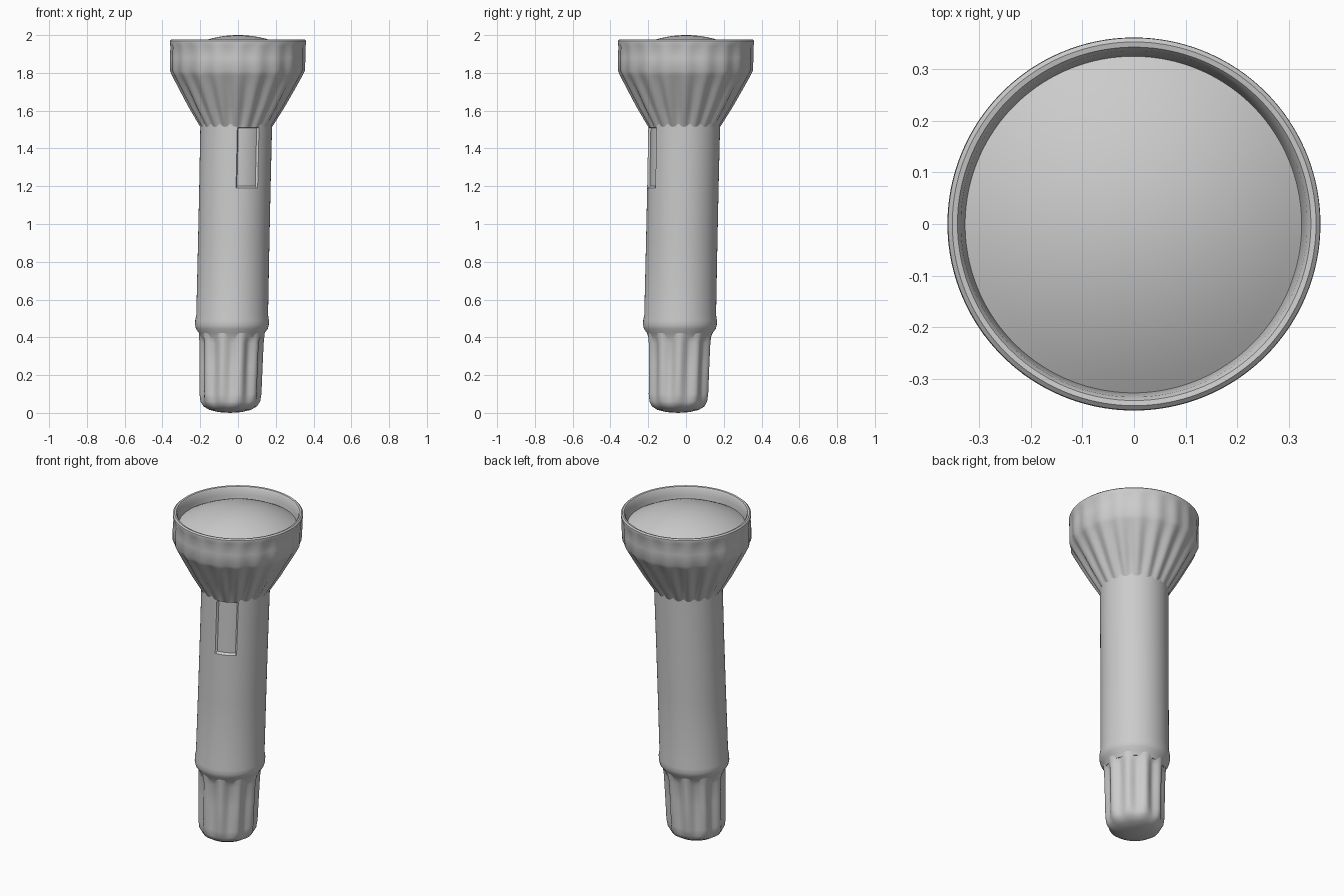
import bpy
import bmesh
import math

cube = bpy.data.objects.get("Cube")
if cube:
    bpy.data.objects.remove(cube, do_unlink=True)

# Single matte grey
grey = bpy.data.materials.new("matte grey")
grey.use_nodes = True
COLOUR = (0.6, 0.6, 0.6, 1)
grey.diffuse_color = COLOUR
bsdf = grey.node_tree.nodes["Principled BSDF"]
bsdf.inputs["Base Color"].default_value = COLOUR
bsdf.inputs["Roughness"].default_value = 0.7

SEGMENTS = 200


def axis_offset(z):
    """The torch leans slightly, so its axis drifts with height."""
    return -0.042 * (1 - z / 1.96)


def lathe(name, profile, flutes=0, recess=None, angle=40):
    """Spin (radius, height, groove depth) rows into a fluted solid."""
    bm = bmesh.new()
    rings = []
    for radius, z, depth in profile:
        ring = []
        for i in range(SEGMENTS):
            a = math.tau * i / SEGMENTS
            r = radius - depth * (0.5 - 0.5 * math.cos(flutes * a))
            if recess:
                r -= recess(r * math.cos(a), r * math.sin(a), z)
            c = axis_offset(z)
            ring.append(bm.verts.new((c + r * math.cos(a), c + r * math.sin(a), z)))
        rings.append(ring)
    for low, high in zip(rings, rings[1:]):
        for i in range(SEGMENTS):
            j = (i + 1) % SEGMENTS
            bm.faces.new((low[i], low[j], high[j], high[i]))
    bmesh.ops.remove_doubles(bm, verts=bm.verts, dist=1e-5)
    bmesh.ops.recalc_face_normals(bm, faces=bm.faces)
    mesh = bpy.data.meshes.new(name)
    bm.to_mesh(mesh)
    bm.free()
    mesh.materials.append(grey)
    obj = bpy.data.objects.new(name, mesh)
    bpy.context.collection.objects.link(obj)
    bpy.ops.object.select_all(action="DESELECT")
    obj.select_set(True)
    bpy.context.view_layer.objects.active = obj
    bpy.ops.object.shade_smooth_by_angle(angle=math.radians(angle))
    return obj


def switch_slot(x, y, z):
    """Shallow slot on the front of the barrel, under the head."""
    return 0.013 if y < 0 and 0.01 < x < 0.12 and z > 1.195 else 0


# Barrel with collar at its lower end
lathe("barrel", [
    (0, 0.40, 0), (0.165, 0.40, 0), (0.175, 0.425, 0), (0.190, 0.445, 0),
    (0.195, 0.465, 0), (0.195, 0.49, 0), (0.190, 0.52, 0), (0.189, 0.9, 0),
    (0.189, 1.19, 0), (0.189, 1.20, 0), (0.190, 1.53, 0), (0, 1.53, 0),
], recess=switch_slot)

# Fluted tail cap with rounded end
lathe("tail_cap", [
    (0, 0.0, 0), (0.06, 0.004, 0), (0.11, 0.016, 0), (0.142, 0.035, 0.002),
    (0.158, 0.06, 0.008), (0.164, 0.10, 0.016), (0.167, 0.25, 0.019),
    (0.170, 0.37, 0.019), (0.173, 0.405, 0.01), (0.175, 0.43, 0), (0, 0.43, 0),
], flutes=10)

# Flared head: ribbed cone, scalloped band, rolled rim and inner wall
lathe("head", [
    (0.170, 1.505, 0), (0.187, 1.51, 0.002), (0.200, 1.53, 0.010),
    (0.255, 1.62, 0.015), (0.310, 1.72, 0.015), (0.345, 1.785, 0.010),
    (0.357, 1.81, 0.006), (0.359, 1.88, 0.007), (0.357, 1.94, 0.005),
    (0.361, 1.957, 0), (0.360, 1.970, 0), (0.352, 1.977, 0),
    (0.342, 1.975, 0), (0.335, 1.965, 0), (0.329, 1.93, 0), (0.322, 1.88, 0),
], flutes=20)

# Domed lens inside the rim
LENS_RADIUS = 0.328
lens = [(LENS_RADIUS * t / 12, 2.0 - 0.095 * (t / 12) ** 2, 0) for t in range(12, -1, -1)]
lathe("lens", lens)
